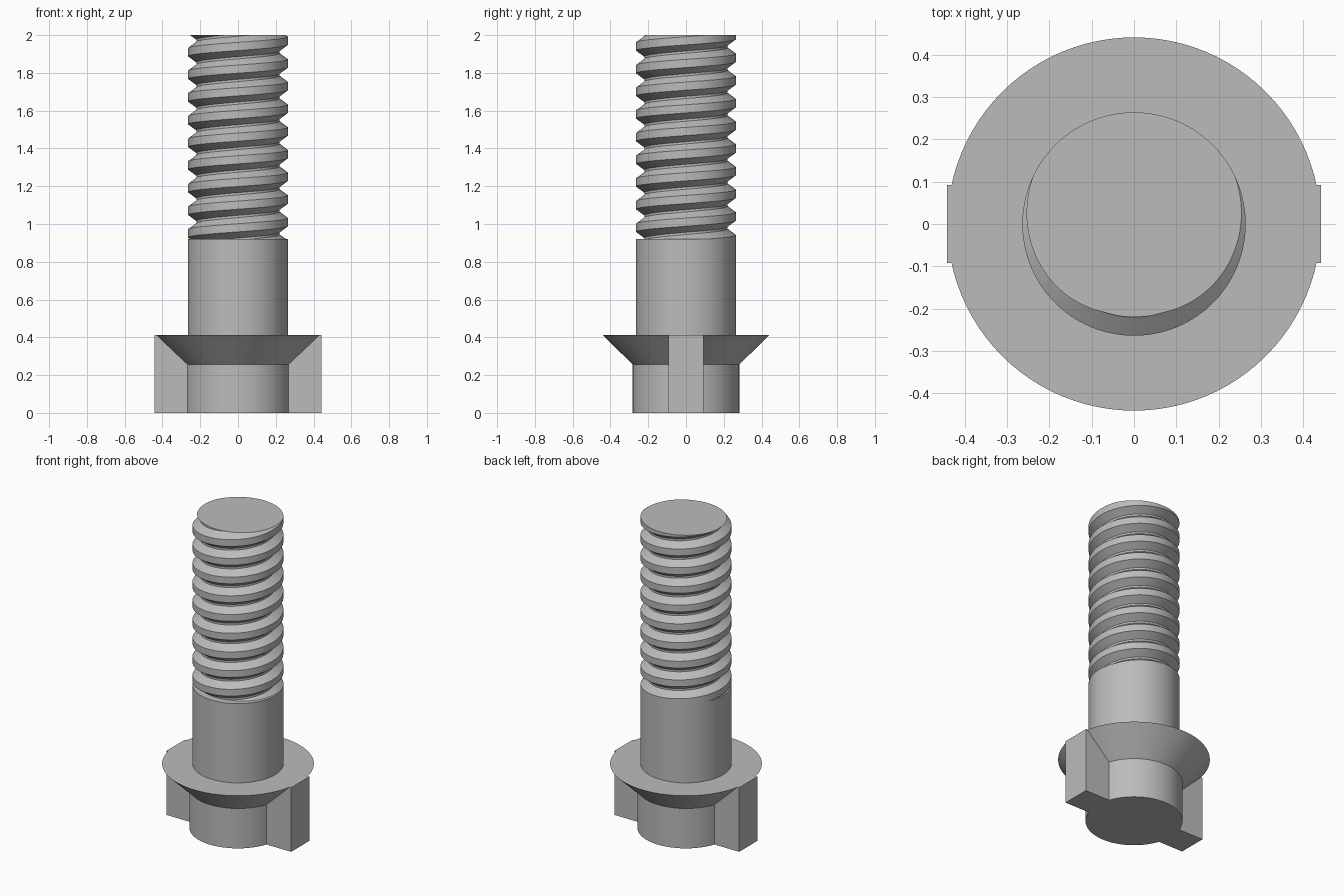
import bpy, bmesh, math
from mathutils import Vector

if "Cube" in bpy.data.objects:
    bpy.data.objects.remove(bpy.data.objects["Cube"])

SEG = 96
TOP, THREAD_Z, FLANGE_Z = 2.0, 0.92, 0.412
PITCH = 0.12
CREST, ROOT = 0.264, 0.22

steel = bpy.data.materials.new("plain grey steel")
steel.use_nodes = True
grey = (0.5, 0.5, 0.5, 1)
steel.diffuse_color = grey
steel.node_tree.nodes["Principled BSDF"].inputs["Base Color"].default_value = grey


def finish(name, bm):
    bmesh.ops.recalc_face_normals(bm, faces=bm.faces)
    mesh = bpy.data.meshes.new(name)
    bm.to_mesh(mesh)
    bm.free()
    mesh.materials.append(steel)
    obj = bpy.data.objects.new(name, mesh)
    bpy.context.collection.objects.link(obj)
    return obj


def activate(obj):
    bpy.ops.object.select_all(action="DESELECT")
    obj.select_set(True)
    bpy.context.view_layer.objects.active = obj


def lathe(name, profile):
    """Solid of revolution with flat caps from (radius, height) points."""
    bm = bmesh.new()
    rings = [[bm.verts.new((r * math.cos(a), r * math.sin(a), z))
              for a in (2 * math.pi * i / SEG for i in range(SEG))]
             for r, z in profile]
    for low, high in zip(rings, rings[1:]):
        for i in range(SEG):
            j = (i + 1) % SEG
            bm.faces.new((low[i], low[j], high[j], high[i]))
    bm.faces.new(rings[0])
    bm.faces.new(rings[-1])
    return finish(name, bm)


# Head: round base under a flared flange, with a bar through it as two lugs
head = lathe("head", [(0.282, 0), (0.282, 0.256), (0.441, FLANGE_Z)])
bm = bmesh.new()
bmesh.ops.create_cube(bm, size=1)
bmesh.ops.scale(bm, vec=(0.884, 0.184, FLANGE_Z), verts=bm.verts)
bmesh.ops.translate(bm, vec=(0, 0, FLANGE_Z / 2), verts=bm.verts)
lugs = finish("lugs", bm)
union = head.modifiers.new("join lugs", "BOOLEAN")
union.operation, union.solver, union.object = "UNION", "EXACT", lugs
activate(head)
bpy.ops.object.modifier_apply(modifier=union.name)
bpy.data.objects.remove(lugs)

# Plain shank
shank = lathe("shank", [(CREST, FLANGE_Z - 0.05), (CREST, THREAD_Z)])

# Thread: trapezoid section swept up a right-handed helix, trimmed flat
section = [(CREST, -0.18), (CREST, 0.18), (ROOT, 0.45), (ROOT, 0.55)]
turns = 12
bm = bmesh.new()
steps = []
for i in range(turns * SEG + 1):
    a = 2 * math.pi * i / SEG
    base = TOP + PITCH * (i / SEG - 0.25 - turns + 1)
    steps.append([bm.verts.new((r * math.cos(a), r * math.sin(a), base + PITCH * t))
                  for r, t in section])
for i in range(turns * SEG):
    here, after = list(steps[i]), list(steps[i + 1])
    if i + 1 + SEG < len(steps):
        here.append(steps[i + SEG][0])
        after.append(steps[i + 1 + SEG][0])
    for k in range(len(here) - 1):
        bm.faces.new((here[k], after[k], after[k + 1], here[k + 1]))
for z, up in ((TOP, 1), (THREAD_Z, -1)):
    cut = bmesh.ops.bisect_plane(
        bm, geom=bm.verts[:] + bm.edges[:] + bm.faces[:], dist=1e-5,
        plane_co=(0, 0, z), plane_no=Vector((0, 0, up)), clear_outer=True)
    rim = [e for e in cut["geom_cut"]
           if isinstance(e, bmesh.types.BMEdge) and e.is_boundary]
    bmesh.ops.holes_fill(bm, edges=rim, sides=0)
thread = finish("thread", bm)

for part in (head, shank, thread):
    activate(part)
    bpy.ops.object.shade_smooth_by_angle(angle=math.radians(25))
